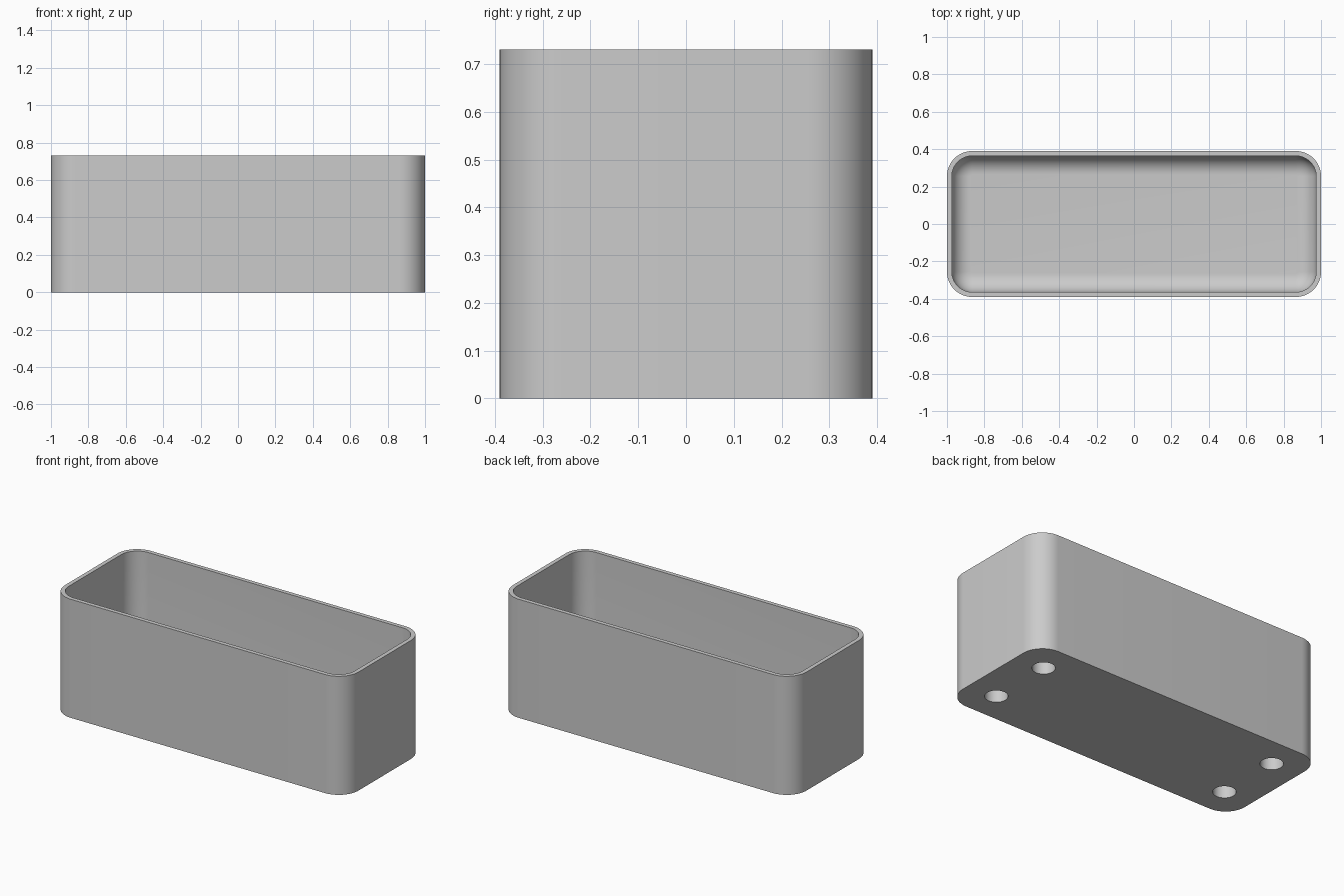
import bpy, bmesh
from math import sin, cos, pi, radians

if "Cube" in bpy.data.objects:
    bpy.data.objects.remove(bpy.data.objects["Cube"], do_unlink=True)

HALF_X, HALF_Y, HEIGHT = 1.0, 0.39, 0.73
CORNER, WALL = 0.135, 0.026
FLOOR, FILLET = 0.11, 0.1
HOLE_INSET, HOLE_RADIUS, HOLE_DEPTH = 0.19, 0.064, 0.08
CORNER_STEPS, FILLET_STEPS, HOLE_SIDES = 16, 12, 48

grey = bpy.data.materials.new("light grey")
grey.use_nodes = True
grey.diffuse_color = (0.6, 0.6, 0.6, 1)
grey.node_tree.nodes["Principled BSDF"].inputs["Base Color"].default_value = (0.6, 0.6, 0.6, 1)

bm = bmesh.new()


def rounded_ring(inset, z):
    """Rounded rectangle, inset evenly from the outer wall."""
    r = CORNER - inset
    cx, cy = HALF_X - CORNER, HALF_Y - CORNER
    ring = []
    for q, (sx, sy) in enumerate([(1, 1), (-1, 1), (-1, -1), (1, -1)]):
        for i in range(CORNER_STEPS + 1):
            a = (q + i / CORNER_STEPS) * pi / 2
            ring.append(bm.verts.new((sx * cx + r * cos(a), sy * cy + r * sin(a), z)))
    return ring


def circle_ring(x, y, z):
    angles = [2 * pi * i / HOLE_SIDES for i in range(HOLE_SIDES)]
    return [bm.verts.new((x + HOLE_RADIUS * cos(a), y + HOLE_RADIUS * sin(a), z)) for a in angles]


def bridge(a, b):
    n = len(a)
    for i in range(n):
        bm.faces.new((a[i], a[(i + 1) % n], b[(i + 1) % n], b[i]))


def loop_edges(ring):
    return [bm.edges.get((ring[i - 1], ring[i])) for i in range(len(ring))]


# Outer wall, flat rim, inner wall and rounded floor edge
rings = [rounded_ring(0, 0), rounded_ring(0, HEIGHT), rounded_ring(WALL, HEIGHT)]
for i in range(FILLET_STEPS + 1):
    a = i / FILLET_STEPS * pi / 2
    rings.append(rounded_ring(WALL + FILLET * (1 - cos(a)), FLOOR + FILLET * (1 - sin(a))))
for lower, upper in zip(rings, rings[1:]):
    bridge(lower, upper)
bm.faces.new(rings[-1])

# Four blind holes in the underside
base_edges = loop_edges(rings[0])
for sx in (-1, 1):
    for sy in (-1, 1):
        x, y = sx * (HALF_X - HOLE_INSET), sy * (HALF_Y - HOLE_INSET)
        mouth, end = circle_ring(x, y, 0), circle_ring(x, y, HOLE_DEPTH)
        bridge(mouth, end)
        bm.faces.new(end)
        base_edges += loop_edges(mouth)

# Underside around the holes
bmesh.ops.triangle_fill(bm, edges=base_edges, use_beauty=True, normal=(0, 0, -1))
bmesh.ops.recalc_face_normals(bm, faces=bm.faces[:])

mesh = bpy.data.meshes.new("open_box")
bm.to_mesh(mesh)
bm.free()
mesh.materials.append(grey)
box = bpy.data.objects.new("open_box", mesh)
bpy.context.collection.objects.link(box)
bpy.context.view_layer.objects.active = box
box.select_set(True)
bpy.ops.object.shade_smooth_by_angle(angle=radians(30))
